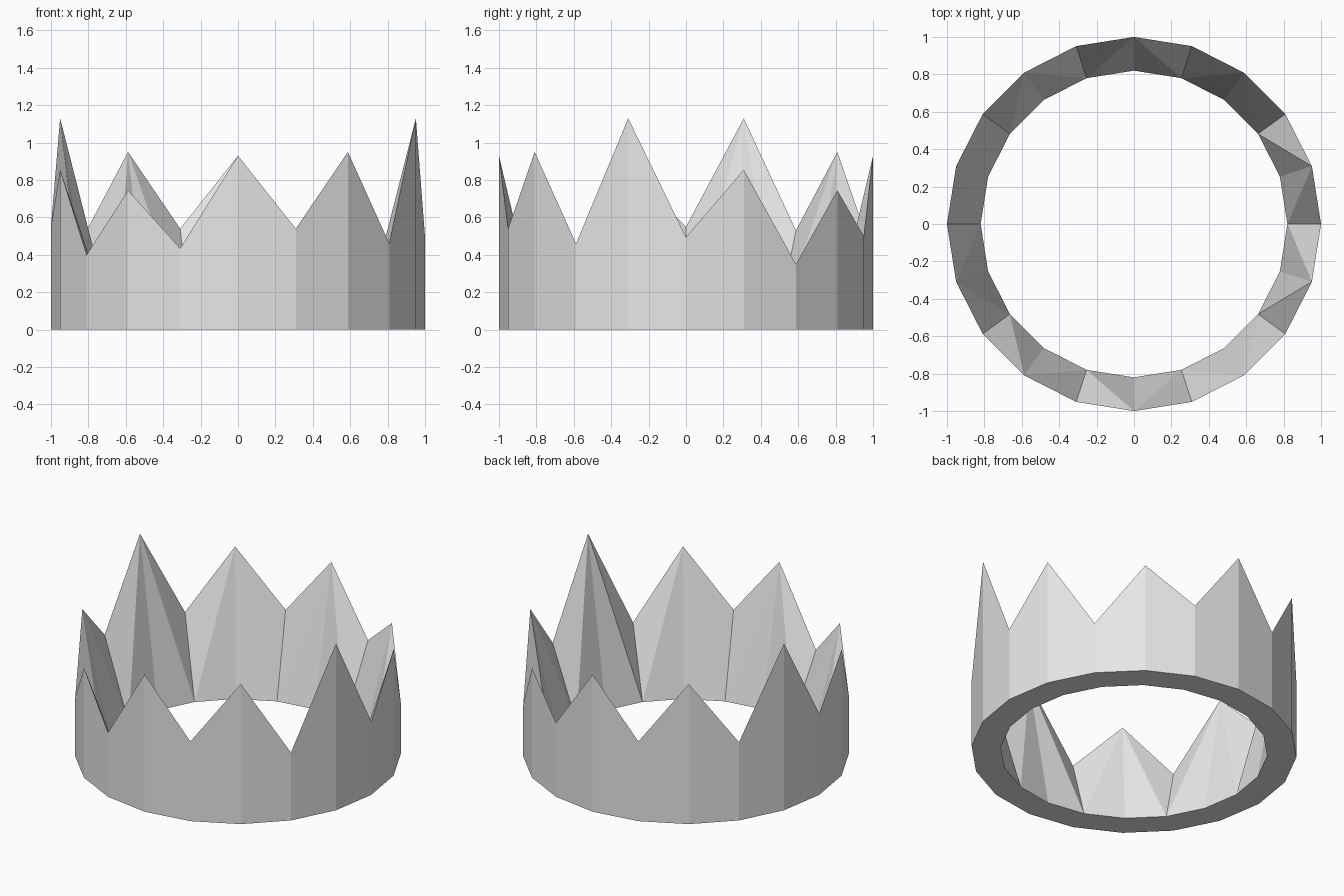
import bpy
import bmesh
from math import cos, sin, tau

cube = bpy.data.objects.get("Cube")
if cube:
    bpy.data.objects.remove(cube, do_unlink=True)

# Plain grey material
GREY = (0.8, 0.8, 0.8, 1.0)
grey = bpy.data.materials.new("plain grey")
grey.use_nodes = True
grey.diffuse_color = GREY
grey.node_tree.nodes["Principled BSDF"].inputs["Base Color"].default_value = GREY

# Rim heights counter-clockwise from +x: ten valleys and the peak after each
VALLEYS = [0.495, 0.35, 0.50, 0.54, 0.53, 0.55, 0.40, 0.435, 0.54, 0.46]
PEAKS = [0.855, 0.745, 0.93, 0.95, 1.13, 0.855, 0.745, 0.93, 0.95, 1.13]
HEIGHTS = [h for pair in zip(VALLEYS, PEAKS) for h in pair]
SIDES = len(HEIGHTS)
INNER_RADIUS = 0.82


def ring(bm, radius, heights):
    return [bm.verts.new((radius * cos(tau * i / SIDES),
                          radius * sin(tau * i / SIDES), z))
            for i, z in enumerate(heights)]


# Crown band: thick at the base, tapering to a sharp zigzag rim
bm = bmesh.new()
flat = [0.0] * SIDES
outer = ring(bm, 1.0, flat)
inner = ring(bm, INNER_RADIUS, flat)
rim = ring(bm, 1.0, HEIGHTS)

for i in range(SIDES):
    j = (i + 1) % SIDES
    valley, peak = (i, j) if i % 2 == 0 else (j, i)
    bm.faces.new((outer[i], outer[j], rim[j], rim[i]))      # outside wall
    bm.faces.new((outer[j], outer[i], inner[i], inner[j]))  # underside
    # sloping inside wall, folded from each peak to the valley's foot
    bm.faces.new((rim[peak], inner[peak], inner[valley]))
    bm.faces.new((rim[peak], inner[valley], rim[valley]))

bmesh.ops.recalc_face_normals(bm, faces=bm.faces)
mesh = bpy.data.meshes.new("crown_band")
bm.to_mesh(mesh)
bm.free()
mesh.materials.append(grey)
crown = bpy.data.objects.new("crown_band", mesh)
bpy.context.collection.objects.link(crown)
